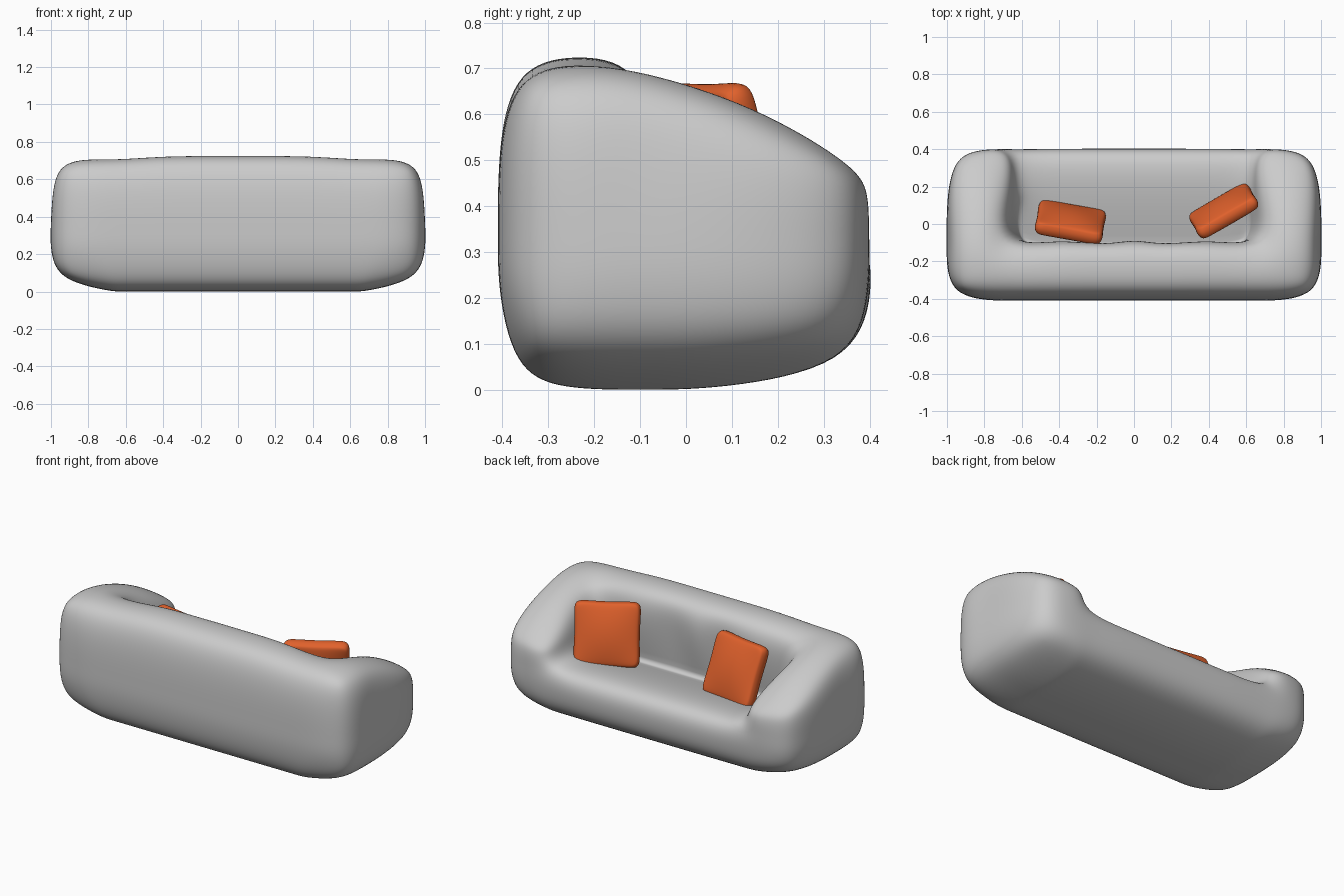
import bpy, bmesh
from math import radians
from mathutils import Euler

if "Cube" in bpy.data.objects:
    bpy.data.objects.remove(bpy.data.objects["Cube"])

# Loop positions of the sofa cage
XS = [-1.003, -.81, -.63, -.4, -.15, 0, .15, .4, .63, .81, 1.003]
YS = [-.41, -.25, -.10, .15, .402]
ZS = [0, .21, .33, .54, .72]
NX, NY, NZ = len(XS) - 1, len(YS) - 1, len(ZS) - 1


def solid(i, j, k):
    """Filled cells: everything except the seating hollow."""
    if not (0 <= i < NX and 0 <= j < NY and 0 <= k < NZ):
        return False
    return not (2 <= i < NX - 2 and j >= 2 and k >= 2)


def shape(i, j, k):
    x, y, z = XS[i], YS[j], ZS[k]
    ax, s = abs(x), (1 if x > 0 else -1)
    # upper part: arms slope down to the front, back rises in the middle
    if k >= 3:
        top = [.715, .715, .71, .63, .535][j]
        if j <= 2 and ax < .5:
            top = .732
        z = .33 + (z - .33) * (top - .33) / .39
        if ax == .63 and j >= 2:
            x = s * (.69 if k == 4 else .645)
            if k == 4:
                z -= .035
            if j == 2:
                x, y = s * (.73 if k == 4 else .68), -.125
        elif j == 2 and k == 4 and ax < .63:
            z -= .02
    # back cushions bulge over the seat
    if j == 2 and k == 3 and ax < .63:
        y = {0: -.06, .15: -.12, .4: -.065}[ax]
    # seat falls towards the back, front lip swells
    if k == 2 and ax <= .63 and j >= 2:
        z = [.27, .35, .37][j - 2]
        if j == 2:
            y = -.13
    if j == 4 and k in (1, 2) and ax < .63:
        y = .412 if k == 1 else .395
    # rounded underside
    if k == 0:
        if ax > 1:
            z = .03
        elif ax == .81:
            x = s * .68
        if j == 4:
            z += .02
        if j == 3:
            y = .07
    # shallow groove on the outer side of the arms
    if ax > 1 and j == 2 and k == 3:
        x = s * .985
    # pull outer edges and corners in for a soft, padded outline
    ends = (ax > 1) + (j in (0, NY)) + (k in (0, NZ))
    if ends >= 2:
        d = .045 if ends == 2 else .07
        if ax > 1:
            x -= s * d
        if j in (0, NY):
            y += d * .9 if j == 0 else -d * .9
        if k in (0, NZ):
            z += d * .7 if k == 0 else -d * .7
    return x, y, z


bm = bmesh.new()
grid = {}


def vert(key):
    if key not in grid:
        grid[key] = bm.verts.new(shape(*key))
    return grid[key]


for i in range(NX):
    for j in range(NY):
        for k in range(NZ):
            if not solid(i, j, k):
                continue
            for axis in range(3):
                for side in (0, 1):
                    n = [i, j, k]
                    n[axis] += 1 if side else -1
                    if solid(*n):
                        continue
                    b, c = (axis + 1) % 3, (axis + 2) % 3
                    quad = []
                    for db, dc in ((0, 0), (1, 0), (1, 1), (0, 1)):
                        p = [i, j, k]
                        p[axis] += side
                        p[b] += db
                        p[c] += dc
                        quad.append(vert(tuple(p)))
                    bm.faces.new(quad if side else quad[::-1])

# Crease the seam where the seat meets back and arms
crease = bm.edges.layers.float.new("crease_edge")
seam = {grid[(i, 2, 2)] for i in range(2, NX - 1)}
seam |= {grid[(i, j, 2)] for i in (2, NX - 2) for j in (2, 3)}
for e in bm.edges:
    if e.verts[0] in seam and e.verts[1] in seam:
        e[crease] = .8


def finish(bm, name, levels):
    mesh = bpy.data.meshes.new(name)
    bm.to_mesh(mesh)
    bm.free()
    ob = bpy.data.objects.new(name, mesh)
    bpy.context.collection.objects.link(ob)
    for p in mesh.polygons:
        p.use_smooth = True
    m = ob.modifiers.new("Smooth", 'SUBSURF')
    m.levels = m.render_levels = levels
    return ob


finish(bm, "sofa_body", 3)

# Throw pillows
orange = bpy.data.materials.new("orange_fabric")
orange.diffuse_color = (.75, .12, .025, 1)
orange.use_nodes = True
orange.node_tree.nodes["Principled BSDF"].inputs["Base Color"].default_value = orange.diffuse_color


def pillow(name, loc, lean, turn, half=.19):
    bm = bmesh.new()
    bmesh.ops.create_cube(bm, size=2)
    bmesh.ops.subdivide_edges(bm, edges=bm.edges[:], cuts=5, use_grid_fill=True)
    for v in bm.verts:
        u, t, w = v.co
        rim = half * (1 - .07 * t * t)
        v.co.x = rim * u * (1 - .05 * (1 - w * w) - .04 * w ** 6)
        v.co.z = rim * w * (1 - .05 * (1 - u * u) - .04 * u ** 6)
        v.co.y = t * (.037 + .026 * (1 - u * u) * (1 - w * w))
    ob = finish(bm, name, 2)
    ob.location = loc
    ob.rotation_euler = Euler((radians(lean), 0, radians(turn)))
    ob.data.materials.append(orange)


pillow("right_pillow", (.48, .07, .49), 16, 30)
pillow("left_pillow", (-.34, .01, .468), 22, -10)
